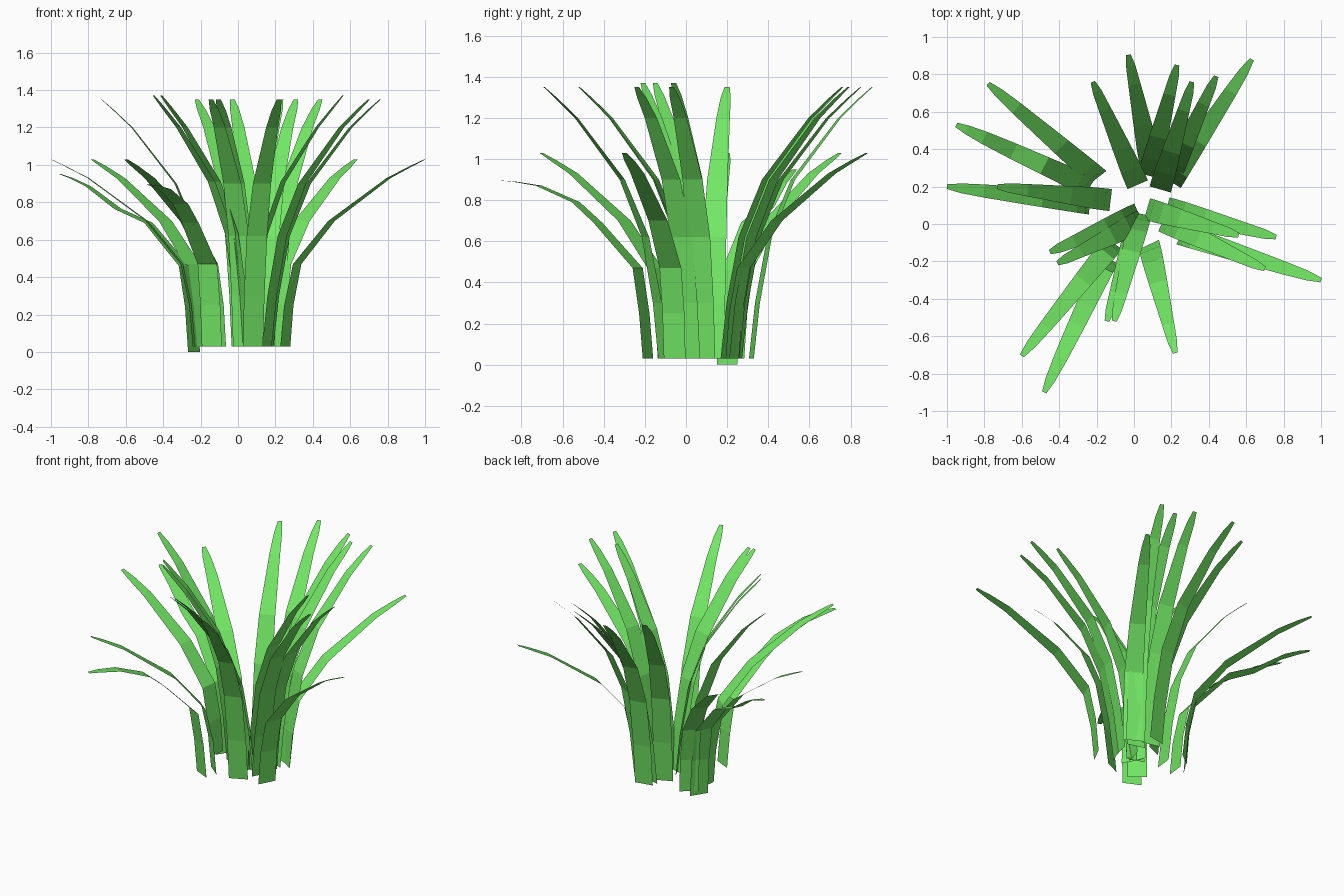
import bpy
from math import radians
from mathutils import Vector, Matrix

mat = bpy.data.materials.new("leaf_green")
mat.diffuse_color = (0.17, 0.80, 0.13, 1)

# profiles: (outward reach fraction, height, width) from root to tip
TALL = [(0, .03, .118), (.05, .30, .118), (.15, .62, .115), (.345, .90, .10),
        (.73, 1.20, .066), (.90, 1.297, .05), (1, 1.35, .025)]
STEEP = [(0, .03, .118), (.05, .30, .118), (.15, .63, .115), (.35, .91, .10),
         (.72, 1.20, .066), (.90, 1.31, .05), (1, 1.37, .025)]
ARCH = [(0, .03, .118), (.025, .25, .118), (.085, .47, .115), (.33, .70, .10),
        (.74, .93, .07), (.90, .993, .052), (1, 1.03, .025)]
DROOP = [(0, .0, .118), (.025, .24, .118), (.075, .46, .115), (.34, .69, .10),
         (.57, .765, .088), (.79, .885, .07), (.92, .93, .05), (1, .95, .025)]
FLOP = [(0, .03, .118), (.025, .25, .118), (.07, .47, .115), (.34, .69, .10),
        (.49, .79, .092), (.74, .87, .074), (.91, .89, .052), (1, .895, .025)]

# blades: profile, root (x, y), tip (x, y), root twist in degrees
BLADES = [
    (TALL, (.09, .318), (-.03, .905), 0),
    (TALL, (.08, .258), (.23, .85), 0),
    (TALL, (.14, .185), (.31, .76), 0),
    (TALL, (.185, .235), (.44, .79), 0),
    (TALL, (.02, .21), (-.22, .76), 0),
    (TALL, (-.125, .128), (-.73, .20), 0),
    (TALL, (.03, .05), (-.145, -.52), 0),
    (TALL, (.035, .055), (-.105, -.52), 0),
    (TALL, (.08, -.11), (.22, -.69), 12),
    (TALL, (.155, .015), (.70, -.24), 0),
    (TALL, (.175, .085), (.76, -.07), 0),
    (STEEP, (.025, .055), (-.45, -.15), 0),
    (STEEP, (.045, .02), (-.41, -.21), 0),
    (STEEP, (.07, .08), (.56, -.06), 0),
    (ARCH, (.2, .225), (.63, .88), 0),
    (ARCH, (-.195, .247), (-.78, .75), -12),
    (ARCH, (-.235, .11), (-1.0, .20), 0),
    (ARCH, (-.11, -.10), (-.60, -.705), 0),
    (ARCH, (.253, -.055), (1.0, -.30), -9),
    (DROOP, (-.235, .20), (-.95, .53), -8),
    (FLOP, (-.14, -.185), (-.48, -.90), 0),
]


def blade(name, profile, root, tip, twist):
    """Flat tapering leaf strip bending outward from root to tip."""
    root, tip = Vector((*root, 0)), Vector((*tip, 0))
    d = (tip - root).normalized()
    verts = []
    for f, z, w in profile:
        c = root.lerp(tip, f) + Vector((0, 0, z))
        turn = Matrix.Rotation(radians(twist) * max(0, 1 - z), 3, 'Z')
        side = turn @ Vector((-d.y, d.x, 0))
        verts += [c - side * w / 2, c + side * w / 2]
    faces = [(2 * i, 2 * i + 2, 2 * i + 3, 2 * i + 1) for i in range(len(profile) - 1)]
    mesh = bpy.data.meshes.new(name)
    mesh.from_pydata(verts, [], faces)
    mesh.materials.append(mat)
    bpy.context.collection.objects.link(bpy.data.objects.new(name, mesh))


for i, spec in enumerate(BLADES):
    blade(f"grass_blade_{i + 1}", *spec)
